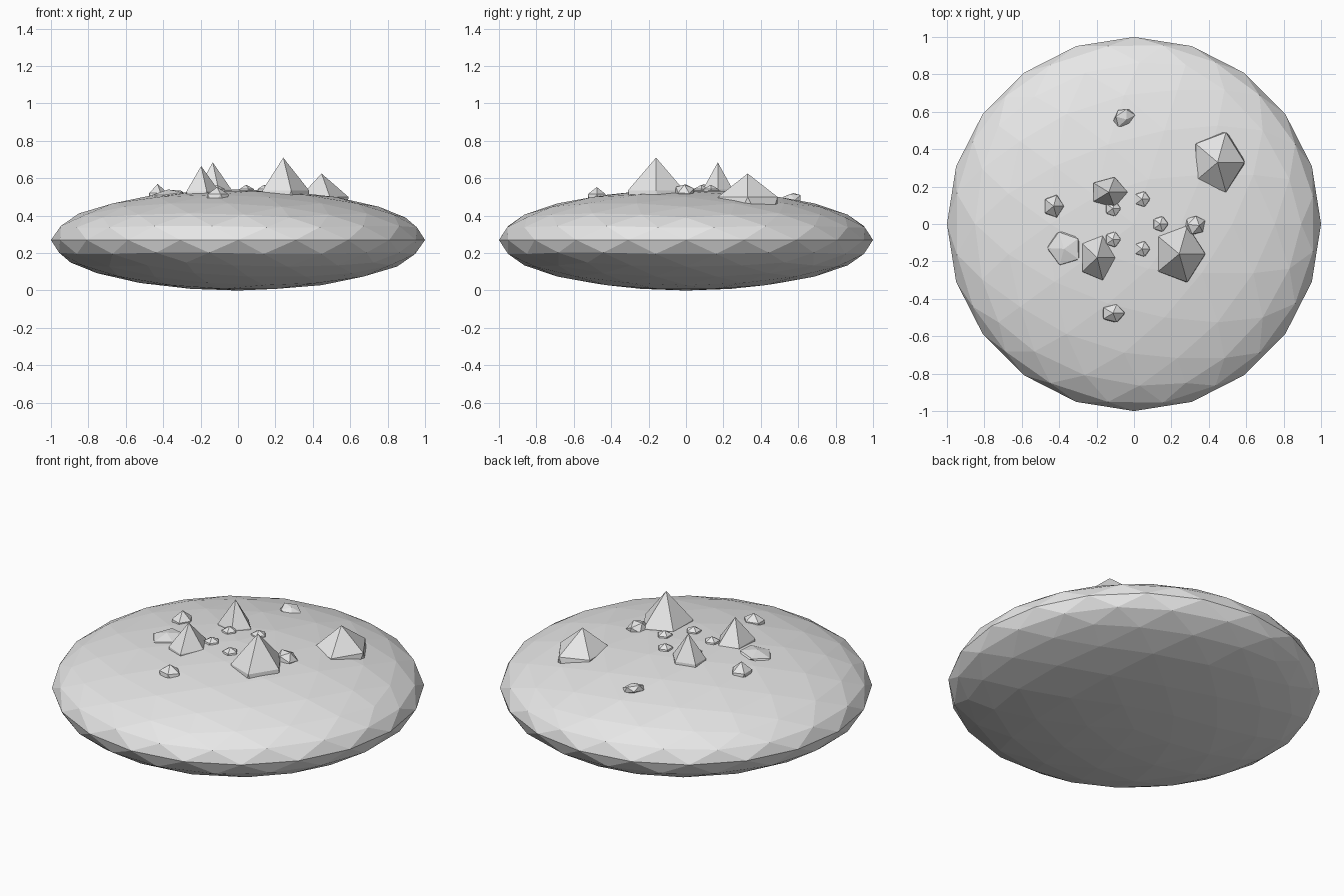
import bpy
import math

if "Cube" in bpy.data.objects:
    bpy.data.objects.remove(bpy.data.objects["Cube"])

# One stone grey for everything
stone = bpy.data.materials.new("stone_grey")
stone.diffuse_color = (0.8, 0.8, 0.8, 1.0)
stone.use_nodes = True
stone.node_tree.nodes["Principled BSDF"].inputs["Base Color"].default_value = stone.diffuse_color


def faceted_ball(name, centre, size, subdivisions=1, tilt=(0, 0, 0)):
    """Flat-shaded icosphere stretched along its own axes, then tilted."""
    bpy.ops.mesh.primitive_ico_sphere_add(
        subdivisions=subdivisions, radius=1, location=centre,
        rotation=[math.radians(a) for a in tilt])
    ob = bpy.context.object
    ob.name = name
    ob.scale = size
    ob.data.materials.append(stone)
    return ob


def crystal(name, x, y, ring_x, ring_y, ring_z, tip_z):
    """Five-sided peak: upper cap of an icosahedron, its lower part buried."""
    up = 1 / math.sqrt(5)           # height of the upper ring on a unit ball
    out = 2 / math.sqrt(5)          # radius of that ring
    sz = (tip_z - ring_z) / (1 - up)
    return faceted_ball(name, (x, y, tip_z - sz), (ring_x / out, ring_y / out, sz))


# Flattened ground mound
faceted_ball("ground_mound", (0, 0, 0.27), (1, 1, 0.27), subdivisions=3)

# Large and medium peaks
crystal("tall_peak", 0.242, -0.16, 0.138, 0.158, 0.535, 0.71)
crystal("wide_peak", 0.447, 0.33, 0.144, 0.168, 0.50, 0.625)
crystal("back_peak", -0.135, 0.17, 0.100, 0.084, 0.54, 0.685)
crystal("front_peak", -0.197, -0.18, 0.097, 0.126, 0.53, 0.665)
crystal("left_small_peak", -0.43, 0.095, 0.055, 0.062, 0.52, 0.57)
crystal("front_small_peak", -0.112, -0.477, 0.062, 0.050, 0.515, 0.553)

# Ring of five little spikes about the centre
for i in range(5):
    a = math.tau * i / 5
    crystal(f"centre_spike_{i + 1}", 0.14 * math.cos(a), 0.14 * math.sin(a),
            0.042, 0.042, 0.543, 0.565)

# Loose tilted boulders
faceted_ball("flat_boulder", (-0.37, -0.13, 0.505), (0.10, 0.105, 0.035), tilt=(0, -8, 36))
faceted_ball("back_boulder", (-0.052, 0.567, 0.485), (0.066, 0.056, 0.034), tilt=(20, 15, 20))
faceted_ball("right_boulder", (0.325, -0.007, 0.522), (0.063, 0.056, 0.05), tilt=(15, 25, 30))
